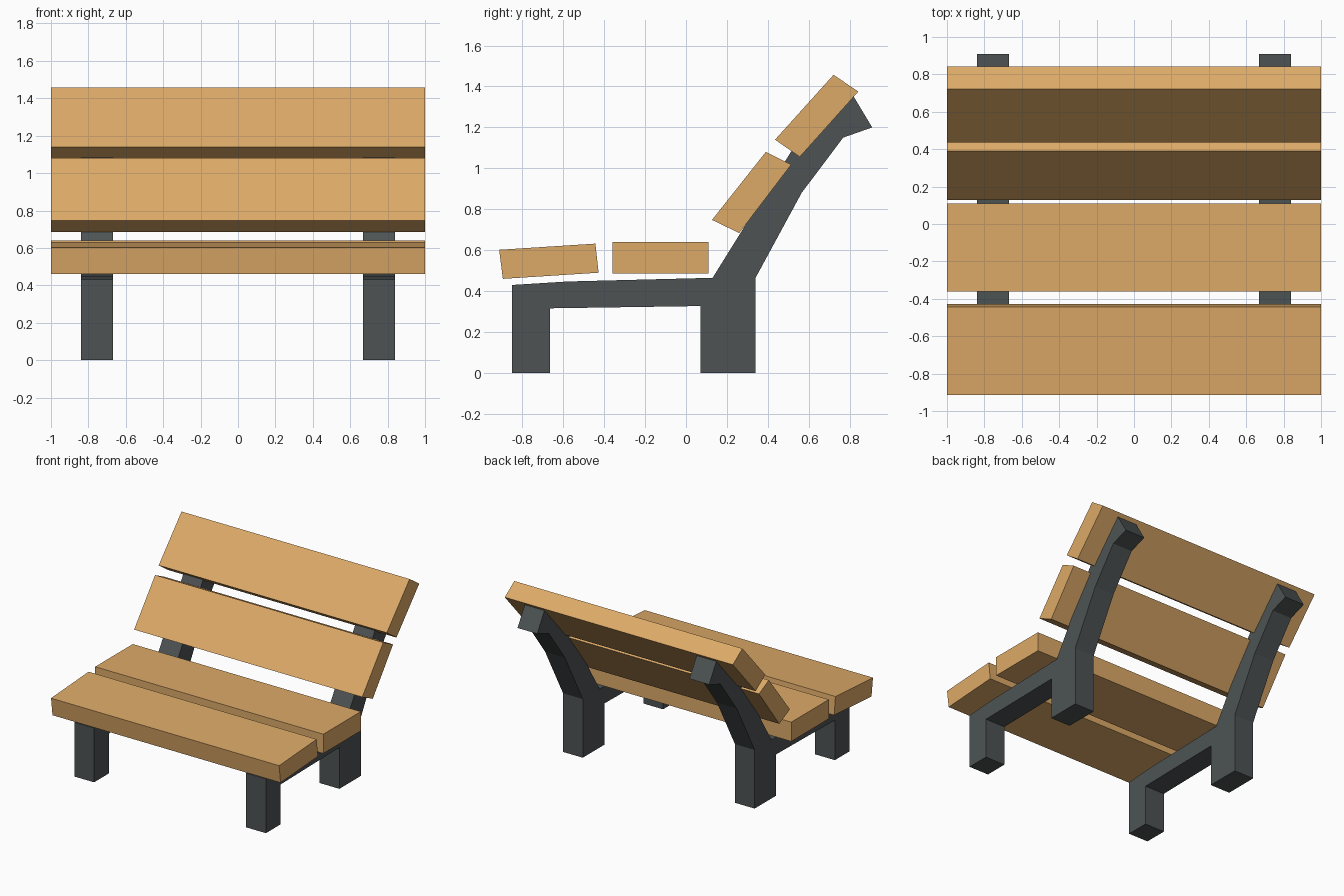
import bpy, bmesh

if "Cube" in bpy.data.objects:
    bpy.data.objects.remove(bpy.data.objects["Cube"])


def material(name, rgb):
    m = bpy.data.materials.new(name)
    m.diffuse_color = (*rgb, 1.0)
    m.use_nodes = True
    m.node_tree.nodes["Principled BSDF"].inputs["Base Color"].default_value = m.diffuse_color
    return m


wood = material("warm wood", (0.72, 0.40, 0.137))
iron = material("dark iron", (0.075, 0.086, 0.088))


def extrude_profile(name, profile, x0, x1, mat):
    """Extrude a closed (y, z) profile along x."""
    bm = bmesh.new()
    face = bm.faces.new([bm.verts.new((x0, y, z)) for y, z in profile])
    ext = bmesh.ops.extrude_face_region(bm, geom=[face])
    moved = [v for v in ext["geom"] if isinstance(v, bmesh.types.BMVert)]
    bmesh.ops.translate(bm, verts=moved, vec=(x1 - x0, 0, 0))
    bmesh.ops.recalc_face_normals(bm, faces=bm.faces[:])
    me = bpy.data.meshes.new(name)
    bm.to_mesh(me)
    bm.free()
    me.materials.append(mat)
    ob = bpy.data.objects.new(name, me)
    bpy.context.collection.objects.link(ob)
    return ob


# side frames: front leg, seat rail, rear leg and curved back support in one piece
frame = [(-0.85, 0), (-0.665, 0), (-0.665, 0.316), (0.07, 0.327), (0.07, 0),
         (0.34, 0), (0.34, 0.465), (0.565, 0.88), (0.768, 1.15), (0.91, 1.2),
         (0.818, 1.353), (0.525, 1.10), (0.13, 0.465), (-0.58, 0.447), (-0.85, 0.43)]
extrude_profile("right_frame", frame, 0.667, 0.84, iron)
extrude_profile("left_frame", frame, -0.84, -0.667, iron)

# full-width planks of seat and backrest
planks = {
    "front_seat_plank": [(-0.913, 0.602), (-0.895, 0.46), (-0.427, 0.49), (-0.443, 0.632)],
    "rear_seat_plank": [(-0.36, 0.487), (0.11, 0.487), (0.11, 0.64), (-0.36, 0.64)],
    "lower_back_plank": [(0.127, 0.748), (0.26, 0.684), (0.514, 1.018), (0.39, 1.08)],
    "upper_back_plank": [(0.435, 1.14), (0.556, 1.056), (0.842, 1.375), (0.721, 1.457)],
}
for name, profile in planks.items():
    extrude_profile(name, profile, -1, 1, wood)
